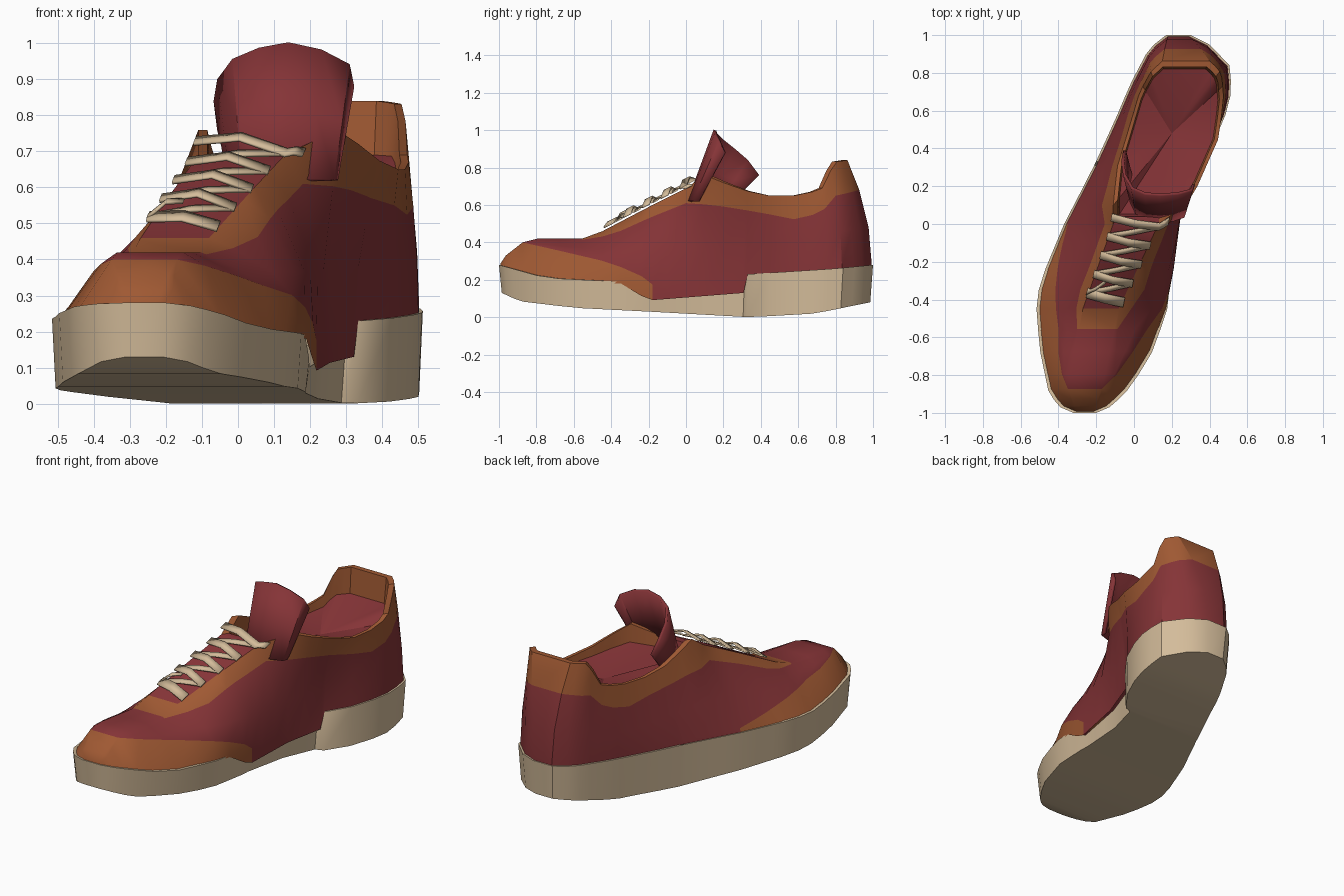
import bpy, bmesh
from mathutils import Vector

if "Cube" in bpy.data.objects:
    bpy.data.objects.remove(bpy.data.objects["Cube"], do_unlink=True)


def make_material(name, rgb):
    mat = bpy.data.materials.new(name)
    mat.use_nodes = True
    color = (*rgb, 1)
    mat.diffuse_color = color
    mat.node_tree.nodes["Principled BSDF"].inputs["Base Color"].default_value = color
    return mat


red = make_material("dark red fabric", (.235, .034, .038))
orange = make_material("burnt orange leather", (.35, .1, .033))
beige = make_material("beige rubber", (.66, .505, .325))
RED, ORANGE = 0, 1


def at(curve, u):
    """Linear interpolation through (position, value) pairs."""
    if u <= curve[0][0]:
        return curve[0][1]
    for (a, va), (b, vb) in zip(curve, curve[1:]):
        if u <= b:
            return va + (vb - va) * (u - a) / (b - a)
    return curve[-1][1]


def finish(bm, name, materials, thickness=0, angle=.6):
    bmesh.ops.remove_doubles(bm, verts=bm.verts, dist=.0005)
    bmesh.ops.recalc_face_normals(bm, faces=bm.faces)
    mesh = bpy.data.meshes.new(name)
    bm.to_mesh(mesh)
    bm.free()
    for mat in materials:
        mesh.materials.append(mat)
    obj = bpy.data.objects.new(name, mesh)
    bpy.context.collection.objects.link(obj)
    if thickness:
        solid = obj.modifiers.new("thickness", "SOLIDIFY")
        solid.thickness = thickness
        solid.offset = 0
    bpy.ops.object.select_all(action="DESELECT")
    obj.select_set(True)
    bpy.context.view_layer.objects.active = obj
    bpy.ops.object.shade_smooth_by_angle(angle=angle)
    return obj


def add_face(bm, verts, index=0):
    bm.faces.new(verts).material_index = index


# Outline of the foot, per side, along the length
RIGHT, LEFT = "right", "left"
outline = {
    RIGHT: [(-1, -.2), (-.97, -.13), (-.9, -.05), (-.72, .08), (-.45, .18), (-.24, .22),
            (.1, .265), (.32, .335), (.45, .43), (.58, .485), (.66, .51), (.83, .515), (.95, .4), (1, .3)],
    LEFT: [(-1, -.32), (-.97, -.39), (-.9, -.45), (-.66, -.5), (-.4, -.52), (-.24, -.47),
           (0, -.37), (.29, -.22), (.55, -.1), (.74, -.02), (.93, .08), (1, .17)],
}
# Edge of the throat and collar
top_edge = {
    RIGHT: [(-1, -.22), (-.88, -.17), (-.45, -.08), (0, .13), (.1, .275), (.2, .335),
            (.45, .445), (.66, .475), (.84, .465), (.92, .45), (1, .4)],
    LEFT: [(-1, -.3), (-.88, -.35), (-.45, -.27), (0, -.11), (.1, -.11), (.3, -.09),
           (.55, -.015), (.74, .04), (.9, .09), (1, .15)],
}
sole_top = {
    RIGHT: [(-1, .28), (-.75, .21), (-.35, .19), (-.2, .1), (.31, .14), (.33, .23), (.8, .26), (1, .28)],
    LEFT: [(-1, .28), (-.5, .235), (.5, .25), (1, .28)],
}
band_top = {
    RIGHT: [(-1, .29), (-.88, .4), (-.7, .36), (-.4, .29), (-.24, .22), (-.12, .13)],
    LEFT: [(-1, .29), (-.88, .4), (-.7, .37), (-.3, .32), (0, .26)],
}
band_end = {RIGHT: -.14, LEFT: 0}
sole_bottom = [(-1, .13), (-.9, .085), (-.6, .05), (-.2, .03), (.35, 0), (.7, .02), (1, .08)]
arch_recess = [(-.5, 0), (-.26, .02), (-.18, .03), (.31, .035), (.33, 0)]
top_line = [(-1, .285), (-.97, .33), (-.88, .4), (-.8, .42), (-.55, .42), (-.45, .46), (-.2, .59),
            (0, .69), (.1, .76), (.2, .72), (.4, .65), (.6, .65), (.76, .69), (.88, .83), (1, .84)]
collar_low = [(-.9, .39), (-.55, .415), (-.4, .44), (-.2, .53), (0, .61), (.15, .6), (.4, .56),
              (.6, .52), (.75, .57), (.84, .65), (1, .68)]
# How far the wall bulges out before it turns in
fullness = {
    RIGHT: [(-1, 2), (-.5, 2.6), (0, 4), (.2, 2.2), (1, 1.6)],
    LEFT: [(-1, 2), (-.65, 1.9), (-.45, 1.2), (-.3, 1), (.3, 1), (1, 1.6)],
}
heel_lean = [(.7, 0), (1, .13)]

stations = [-1, -.97, -.93, -.88, -.8, -.68, -.56, -.45, -.35, -.24, -.18, -.1, 0, .1, .2,
            .31, .33, .45, .58, .68, .76, .84, .9, .95, 1]
OPEN = 0
ring = [(u, RIGHT) for u in stations] + [(u, LEFT) for u in reversed(stations)]

# Sole: a closed ring of walls with a top and a bottom
bm = bmesh.new()
lower, upper = [], []
for u, side in ring:
    sign = 1 if side == RIGHT else -1
    x = at(outline[side], u)
    if side == RIGHT:
        x -= at(arch_recess, u)
    lower.append(bm.verts.new((x - sign * .01, u * .985, at(sole_bottom, u))))
    upper.append(bm.verts.new((x, u, at(sole_top[side], u))))
count = len(ring)
for i in range(count):
    j = (i + 1) % count
    add_face(bm, (lower[i], lower[j], upper[j], upper[i]))
for i in range(len(stations) - 1):
    k = count - 1 - i
    for row in (lower, upper):
        add_face(bm, (row[i], row[i + 1], row[k - 1], row[k]))
finish(bm, "sole", [beige])

# Upper: wall rows from the sole to the top line
bm = bmesh.new()
columns = []
for u, side in ring:
    sign = 1 if side == RIGHT else -1
    base, top = at(sole_top[side], u), at(top_line, u)
    band = min(max(at(band_top[side], u), base + .003), top)
    collar = min(max(at(collar_low, u), band), top)
    outer, inner = at(outline[side], u) - sign * .01, at(top_edge[side], u)
    column = []
    for z in (base - .01, band, (band + collar) / 2, collar, top):
        f = max(0, (z - base) / (top - base))
        x = inner + (outer - inner) * (1 - f ** at(fullness[side], u))
        y = u * .993 - at(heel_lean, u) * f * f
        column.append(bm.verts.new((x, y, z)))
    columns.append(column)


def wall_color(row, u, side):
    if row == 0 and u < band_end[side]:
        return ORANGE
    if row == 3 and u > -.56:
        return ORANGE
    return ORANGE if u < -.9 else RED


for i in range(count):
    j = (i + 1) % count
    middle = (ring[i][0] + ring[j][0]) / 2
    for row in range(4):
        add_face(bm, (columns[i][row], columns[j][row], columns[j][row + 1], columns[i][row + 1]),
                 wall_color(row, middle, ring[i][1]))

# Toe top and throat between the two sides
for i, u in enumerate(stations):
    if u >= OPEN:
        break
    k = count - 1 - i
    trim = u < -.88 or -.57 < u < -.45
    add_face(bm, (columns[i][-1], columns[i + 1][-1], columns[k - 1][-1], columns[k][-1]),
             ORANGE if trim else RED)

# Collar rim, lining and insole
rim = [c[-1] for c, (u, side) in zip(columns, ring) if u >= OPEN]
center = Vector((.2, .48, 0))
INSOLE = .59


def inset_ring(scale, height):
    """Ring inside the rim, at a share of its height above the insole."""
    result = []
    for v in rim:
        p = center + (v.co - center) * scale
        result.append(bm.verts.new((p.x, p.y, INSOLE + (v.co.z - INSOLE) * height)))
    return result


loops = [rim, inset_ring(.92, 1), inset_ring(.89, .4)]
insole = bm.verts.new((center.x, center.y, INSOLE))
size = len(rim)
for i in range(size):
    j = (i + 1) % size
    for a, b in zip(loops, loops[1:]):
        add_face(bm, (a[i], a[j], b[j], b[i]), RED if j == 0 else ORANGE)
    add_face(bm, (loops[-1][i], loops[-1][j], insole), RED)
finish(bm, "upper", [red, orange])

# Tongue: a curved shield that leans back and wraps around on the left
tongue_top = [(.315, .14, .88), (.305, .11, .94), (.23, .09, .98), (.14, .085, 1), (.06, .09, .985),
              (-.01, .12, .955), (-.05, .19, .9), (-.06, .26, .84), (-.05, .32, .76)]
bm = bmesh.new()
rows = []
for x, y, z in tongue_top:
    rows.append([bm.verts.new((x + (.11 - x) * .22 * (1 - t), y + .14 * t - .07, .62 + (z - .62) * t))
                 for t in (0, .5, 1)])
for a, b in zip(rows, rows[1:]):
    for k in range(2):
        add_face(bm, (a[k], b[k], b[k + 1], a[k + 1]))
finish(bm, "tongue", [red], thickness=.016)

# Laces: crossing flat ribbons over the throat
along = Vector((.1, .5, .25)).normalized()


def ribbon(bm, start, end, lift, half_width=.022):
    middle = (start + end) / 2 + Vector((0, -.3, 1)) * lift
    side = along * half_width
    pairs = [(bm.verts.new(p - side), bm.verts.new(p + side)) for p in (start, middle, end)]
    for (a, b), (c, d) in zip(pairs, pairs[1:]):
        add_face(bm, (a, c, d, b))


def eyelet(side, row):
    sign = 1 if side == RIGHT else -1
    y = -.39 + row * .1 - sign * .025
    return Vector((at(top_edge[side], y) + sign * .01, y, at(top_line, y) + .014))


bm = bmesh.new()
for row in range(4):
    ribbon(bm, eyelet(LEFT, row), eyelet(RIGHT, row + 1), .01, .016)
    ribbon(bm, eyelet(LEFT, row + 1), eyelet(RIGHT, row + 1), .028)
ribbon(bm, eyelet(LEFT, 0), eyelet(RIGHT, 0), .015, .028)
tip = eyelet(RIGHT, 4)
ribbon(bm, tip, tip + Vector((.05, .03, 0)), .005)
tip = eyelet(LEFT, 0)
ribbon(bm, tip, tip + Vector((.1, .06, .045)), .02, .012)
finish(bm, "laces", [beige], thickness=.008)
